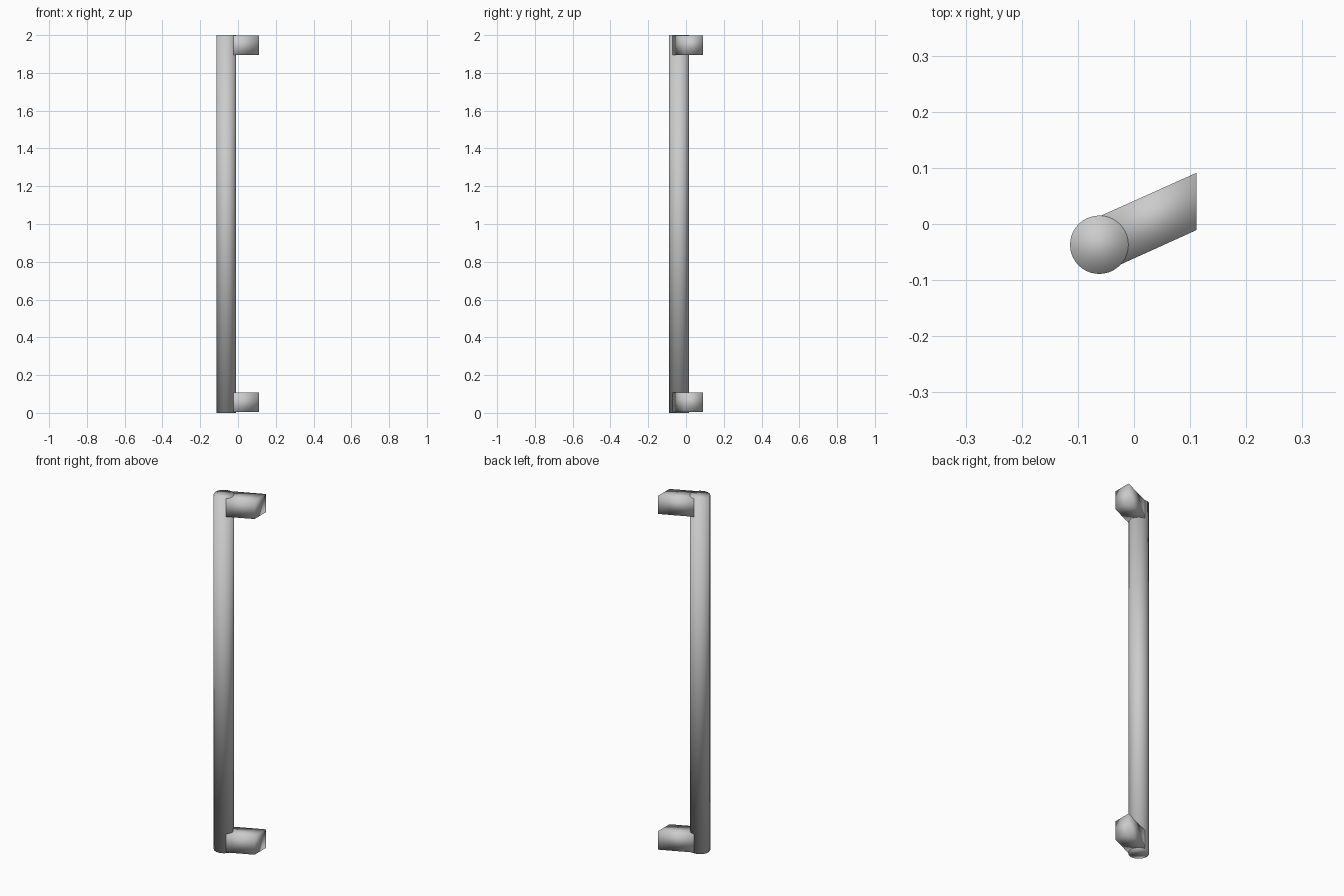
import bpy, bmesh

if "Cube" in bpy.data.objects:
    bpy.data.objects.remove(bpy.data.objects["Cube"])

BAR = (-0.062, -0.037)
RADIUS = 0.052


def finish(bm, name):
    bmesh.ops.recalc_face_normals(bm, faces=bm.faces)
    for f in bm.faces:
        f.smooth = True
    mesh = bpy.data.meshes.new(name)
    bm.to_mesh(mesh)
    bm.free()
    obj = bpy.data.objects.new(name, mesh)
    bpy.context.collection.objects.link(obj)
    return obj


# Long round grip, softly shaded over its caps
bm = bmesh.new()
bmesh.ops.create_cone(bm, cap_ends=True, segments=40, radius1=RADIUS,
                      radius2=RADIUS, depth=2.0)
bmesh.ops.translate(bm, verts=bm.verts, vec=(BAR[0], BAR[1], 1.0))
finish(bm, "grip_bar")


# Slanted mounting post: plan outline pushed up, inner end buried in the bar
def mounting_post(name, z0, z1):
    plan = [(0.111, -0.011), (0.111, 0.091), (-0.062, 0.0135), (-0.028, -0.074)]
    bm = bmesh.new()
    face = bm.faces.new([bm.verts.new((x, y, z0)) for x, y in plan])
    ext = bmesh.ops.extrude_face_region(bm, geom=[face])
    top = [g for g in ext["geom"] if isinstance(g, bmesh.types.BMVert)]
    bmesh.ops.translate(bm, verts=top, vec=(0, 0, z1 - z0))
    finish(bm, name)


mounting_post("lower_post", 0.004, 0.108)
mounting_post("upper_post", 1.896, 1.998)
